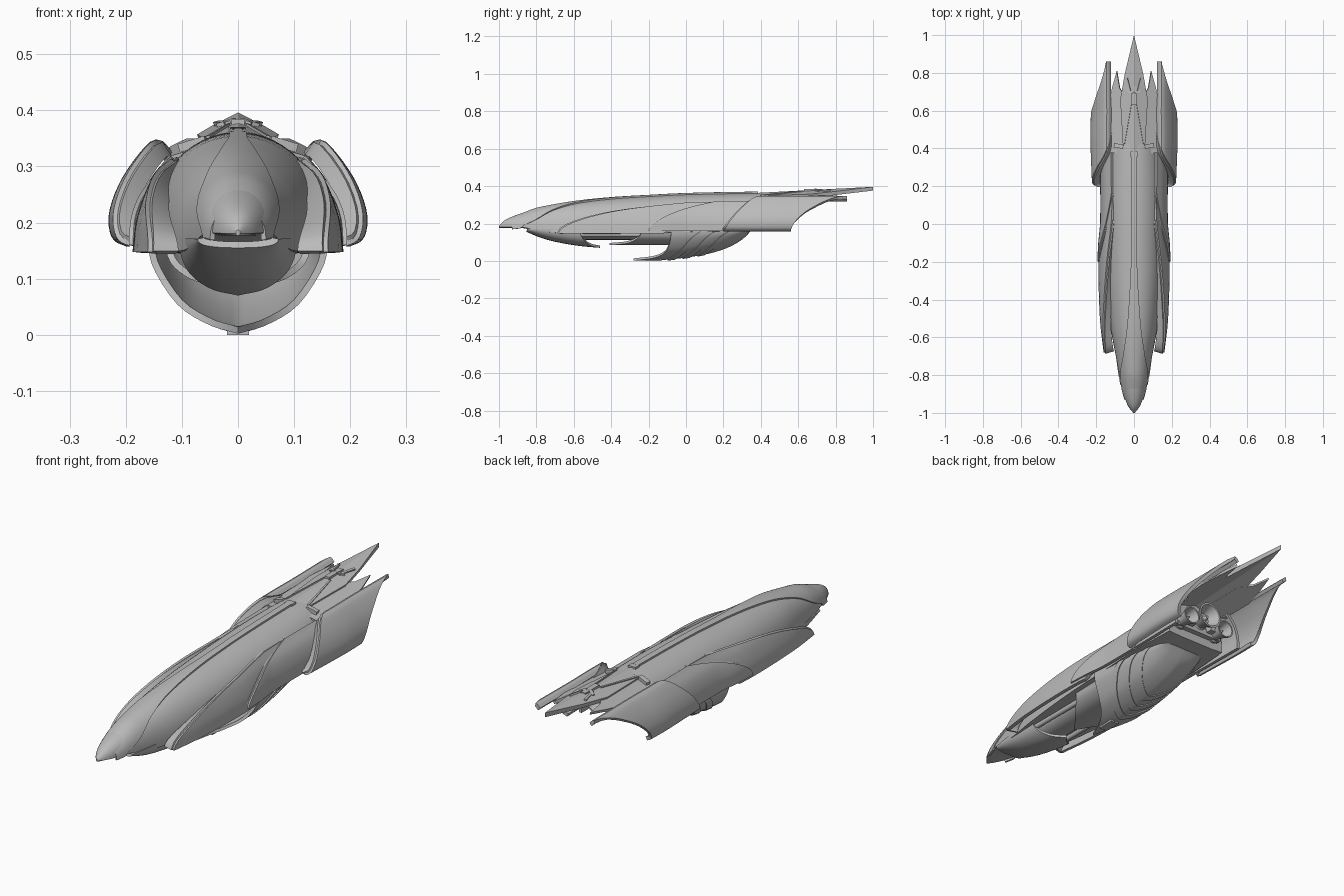
import bpy, bmesh, math
from mathutils import Matrix, Vector

if "Cube" in bpy.data.objects:
    bpy.data.objects.remove(bpy.data.objects["Cube"], do_unlink=True)

grey = bpy.data.materials.new("hull_grey")
grey.use_nodes = True
grey.diffuse_color = (0.5, 0.5, 0.5, 1)
grey.node_tree.nodes["Principled BSDF"].inputs["Base Color"].default_value = (0.5, 0.5, 0.5, 1)


def curve(points):
    """Smooth interpolation through (t, value) points."""
    def slope(i):
        a, b = points[max(i - 1, 0)], points[min(i + 1, len(points) - 1)]
        return (b[1] - a[1]) / (b[0] - a[0])

    def at(t):
        t = min(max(t, points[0][0]), points[-1][0])
        i = 0
        while i < len(points) - 2 and t > points[i + 1][0]:
            i += 1
        (t0, a), (t1, b) = points[i], points[i + 1]
        h = t1 - t0
        s = (t - t0) / h
        return (a * (1 + 2 * s) * (1 - s) ** 2 + slope(i) * h * s * (1 - s) ** 2
                + b * s * s * (3 - 2 * s) + slope(i + 1) * h * s * s * (s - 1))
    return at


def section(points):
    """Cross-section through (x, z) points, u from 0 to 1."""
    n = len(points) - 1
    fx = curve([(i / n, p[0]) for i, p in enumerate(points)])
    fz = curve([(i / n, p[1]) for i, p in enumerate(points)])
    return lambda u: (fx(u), fz(u))


def finish(name, bm, mirror=False, thick=0):
    mesh = bpy.data.meshes.new(name)
    bm.to_mesh(mesh)
    bm.free()
    mesh.materials.append(grey)
    ob = bpy.data.objects.new(name, mesh)
    bpy.context.collection.objects.link(ob)
    if mirror:
        m = ob.modifiers.new("mirror", 'MIRROR')
        m.merge_threshold = 0.0005
    if thick:
        s = ob.modifiers.new("thickness", 'SOLIDIFY')
        s.thickness, s.offset = thick, 0
    bpy.ops.object.select_all(action='DESELECT')
    ob.select_set(True)
    bpy.context.view_layer.objects.active = ob
    bpy.ops.object.convert(target='MESH')
    clean = bmesh.new()
    clean.from_mesh(ob.data)
    bmesh.ops.recalc_face_normals(clean, faces=clean.faces)
    clean.to_mesh(ob.data)
    clean.free()
    bpy.ops.object.shade_smooth_by_angle(angle=math.radians(32))
    return ob


def grid(name, f, thick=0.012, nu=14, nv=28):
    """Mirrored curved plate from a function of u and v."""
    bm = bmesh.new()
    rows = [[bm.verts.new(f(i / nu, j / nv)) for i in range(nu + 1)] for j in range(nv + 1)]
    for a, b in zip(rows, rows[1:]):
        for i in range(nu):
            bm.faces.new((a[i], a[i + 1], b[i + 1], b[i]))
    return finish(name, bm, True, thick)


def loft(name, rings, mirror=False):
    bm = bmesh.new()
    rows = [[bm.verts.new(p) for p in r] for r in rings]
    for a, b in zip(rows, rows[1:]):
        for i in range(len(a)):
            k = (i + 1) % len(a)
            bm.faces.new((a[i], a[k], b[k], b[i]))
    bm.faces.new(rows[0])
    bm.faces.new(rows[-1])
    return finish(name, bm, mirror)


def ring(x, y, z, rx, rz, n=24):
    return [(x + rx * math.cos(i * math.tau / n), y, z + rz * math.sin(i * math.tau / n)) for i in range(n)]


def box(name, loc, size, turn=0, tilt=0, mirror=True):
    bm = bmesh.new()
    bmesh.ops.create_cube(bm, size=1, matrix=Matrix.Translation(loc) @ Matrix.Rotation(turn, 4, 'Z')
                          @ Matrix.Rotation(tilt, 4, 'Y') @ Matrix.Diagonal((*size, 1)))
    return finish(name, bm, mirror)


# Main hull: domed loft with a nearly flat underside
top = curve([(-1, .187), (-.97, .217), (-.9, .248), (-.8, .276), (-.6, .312), (-.4, .333),
             (-.2, .345), (0, .355), (.36, .362), (.45, .36)])
wide = curve([(-1, .004), (-.97, .028), (-.92, .049), (-.85, .067), (-.7, .096), (-.55, .123),
              (-.3, .147), (0, .157), (.2, .16), (.42, .15)])
base = curve([(-1, .181), (-.87, .179), (-.78, .16), (-.68, .15), (-.4, .148), (.42, .165)])


def dome(y, a, lift=0):
    h = top(y) - base(y)
    return (wide(y) * math.sin(a), y, base(y) + h * max(math.cos(a), 0) ** .85 + lift)


rings = []
for j in range(49):
    y = -1 + 1.42 * (j / 48) ** 1.3
    r = [dome(y, math.radians(-90 + 6 * i)) for i in range(31)]
    r += [(wide(y) * k, y, base(y) - .004) for k in (.6, 0, -.6)]
    rings.append(r)
loft("main_hull", rings)

# Nose plate rising out of the hull and narrowing into the dorsal spine
spine = curve([(-.94, .05), (-.8, .07), (-.7, .056), (-.55, .036), (-.35, .022), (-.2, .016), (.36, .014)])


def spine_plate(u, v):
    y = -.93 + 1.29 * v
    return dome(y, u * math.asin(min(1, spine(y) / wide(y))), min(.004, (y + .93) * .12 - .012))


grid("nose_and_spine_plate", spine_plate, .009, 8, 60)


# Swept side panels, each with a lip closing its front edge towards the hull
def panel(name, points, front, back, taper, thick, lip):
    sec = section(points)

    def f(u, v):
        y = front(u) * (1 - v) + back(u) * v
        x, z = sec(u)
        return (x * taper(y), y, z)

    def inward(u, v):
        x, y, z = f(u, 0)
        return (x - lip * v * (.3 + .7 * u), y + .3 * lip * v, z - .7 * lip * v * (1 - u))
    grid(name, f, thick, 24)
    grid(name + "_lip", inward, thick, nv=3)


panel("front_cheek", [(.122, .31), (.15, .265), (.171, .205), (.178, .147)],
      lambda u: -.68 + .7 * (1 - u) ** 2, lambda u: -.12 + .3 * (1 - u),
      curve([(-.68, .86), (-.5, .97), (-.2, 1.01), (0, .93), (.2, .88)]), .016, .045)
panel("middle_panel", [(.115, .315), (.15, .27), (.169, .215), (.172, .16)],
      lambda u: -.2 + .36 * (1 - u) ** 1.8, lambda u: .5,
      curve([(-.2, 1.09), (-.1, 1.06), (.02, 1), (.5, 1.02)]), .014, .03)
panel("rear_panel", [(.125, .325), (.149, .338), (.195, .28), (.219, .22), (.216, .178), (.195, .165)],
      lambda u: .2 + .28 * (1 - u) ** 2.1, lambda u: .56 + .3 * min(1, 1.2 * (1 - u)) ** 3,
      curve([(.2, .97), (.45, 1.01), (.6, 1), (.86, 1.02)]), .016, .04)


# Belly cowls: U-shaped shells that grow shallower along the length
def cowl(name, points, front, back, depth, grow=1, thick=.012):
    sec = section(points)
    rim = points[0][1]

    def f(u, v):
        y = front(u) * (1 - v) + back(u) * v
        d = max(depth(y), 0)
        x, z = sec(u)
        return (x * grow * (.6 + .4 * d), y, rim + (z - rim) * d * grow)
    return grid(name, f, thick)


belly = [(.158, .17), (.148, .12), (.105, .055), (.05, .022), (0, .008)]
depth = curve([(-.28, 1), (-.1, .97), (.1, .8), (.22, .58), (.3, .3), (.34, .05)])
cowl("belly_cowl", belly, lambda u: -.08 - .2 * u ** 3, lambda u: .34, depth)
for i, start in enumerate((-.1, -.02, .06)):
    cowl(f"belly_band_{i + 1}", belly, lambda u: start + .2 * (1 - u) ** 1.5,
         lambda u: start + .04 + .2 * (1 - u) ** 1.5, depth, 1.045, .008)
box("belly_tab", (0, -.17, .008), (.04, .08, .016), mirror=False)

cowl("chin_cowl", [(.103, .172), (.1, .14), (.083, .107), (.046, .083), (0, .076)],
     lambda u: -.85, lambda u: -.57 + .11 * u ** 2,
     curve([(-.85, .12), (-.78, .42), (-.7, .66), (-.58, .88), (-.46, 1)]))
cowl("inner_belly_blade", [(.125, .155), (.11, .125), (.07, .1), (0, .09)],
     lambda u: -.24 - .17 * u ** 2, lambda u: .02, lambda y: 1)

# Keel body and pipes inside the belly
loft("keel_body", [ring(0, y, z, rx, rz) for y, z, rx, rz in
                   ((-.8, .168, .045, .022), (-.65, .158, .065, .045), (-.3, .165, .075, .052),
                    (.1, .165, .1, .055), (.3, .185, .1, .03))])
loft("belly_pipe", [ring(.085, y, .14, .012, .012, 12) for y in (-.6, -.1)], True)


# Engines with hollow nozzles
def engine(name, x, z, r, end, mirror=False):
    shape = ((.7, .38), (.75, end - .08), (.55, end - .07), (.6, end - .05), (1, end),
             (.85, end), (.5, end - .05), (.25, end - .05), (.1, end - .02))
    loft(name, [ring(x, y, z, r * k, r * k) for k, y in shape], mirror)


engine("main_engine", 0, .255, .06, .52)
engine("side_engine", .095, .225, .042, .51, True)
box("engine_mount", (0, .42, .215), (.24, .05, .03), mirror=False)
box("engine_strut", (.055, .44, .24), (.03, .07, .05))


# Tail plates on a shallow roof
def roof(x, y, lift=0):
    return Vector((x, y, .358 + .052 * (y - .4) - .3 * x + lift))


def plate(name, outline, lift, thick):
    bm = bmesh.new()
    bm.faces.new([bm.verts.new(roof(x, y, lift)) for x, y in outline])
    return finish(name, bm, True, thick)


plate("tail_spike", [(0, .38), (.055, .4), (.07, .66), (.045, .8), (0, 1)], -.003, .02)
plate("tail_side_plate", [(.03, .36), (.125, .38), (.135, .62), (.115, .72), (.09, .81), (.075, .72), (.04, .66)],
      -.008, .012)
plate("tail_seam_strip", [(.05, .42), (.058, .42), (.02, .63), (.014, .63)], .009, .006)

# Dorsal fittings
box("tail_clamp", roof(.08, .413, .004), (.05, .022, .018), .15, .3)
box("spine_end_block", (0, .37, .363), (.036, .03, .014), mirror=False)
box("fitting_core", roof(0, .68, .005), (.024, .1, .014), mirror=False)
box("fitting_arm", roof(.028, .73, .009), (.01, .085, .01), -.25, .3)
box("fitting_link", roof(.02, .7, .009), (.035, .012, .01), .5, .3)
